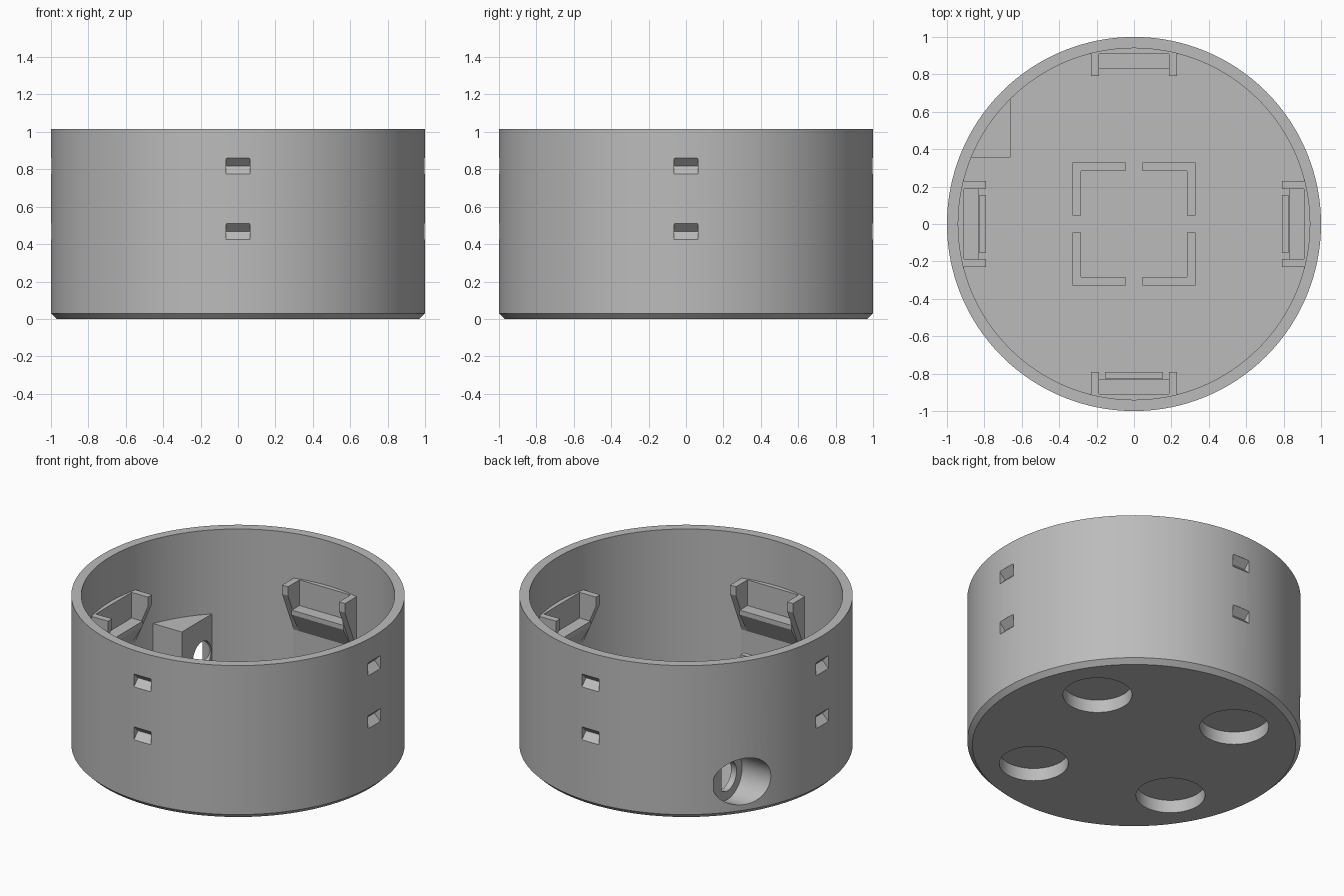
import bpy, bmesh, math
from mathutils import Matrix, Vector

old = bpy.data.objects.get("Cube")
if old:
    bpy.data.objects.remove(old, do_unlink=True)

mat = bpy.data.materials.new("plain_grey")
mat.use_nodes = True
GREY = (0.5, 0.5, 0.5, 1)
mat.diffuse_color = GREY
mat.node_tree.nodes["Principled BSDF"].inputs["Base Color"].default_value = GREY

HEIGHT, INNER, FLOOR = 1.016, 0.94, 0.12
BORE_Y, BORE_Z = 0.566, 0.22
SIDES = [math.radians(a) for a in (0, 90, 180, 270)]


def finish(name, bm):
    bmesh.ops.recalc_face_normals(bm, faces=bm.faces)
    mesh = bpy.data.meshes.new(name)
    bm.to_mesh(mesh)
    bm.free()
    mesh.materials.append(mat)
    ob = bpy.data.objects.new(name, mesh)
    bpy.context.collection.objects.link(ob)
    return ob


def prism(name, points, lo, hi, axis="Z", turn=0.0):
    """Extrude an outline along Z, or an (x, z) outline along Y, then turn it about Z."""
    def place(p, h):
        return Vector((p[0], p[1], h)) if axis == "Z" else Vector((p[0], h, p[1]))
    bm = bmesh.new()
    face = bm.faces.new([bm.verts.new(place(p, lo)) for p in points])
    ext = bmesh.ops.extrude_face_region(bm, geom=[face])
    verts = [v for v in ext["geom"] if isinstance(v, bmesh.types.BMVert)]
    bmesh.ops.translate(bm, verts=verts, vec=place((0, 0), hi) - place((0, 0), lo))
    bmesh.ops.rotate(bm, verts=bm.verts, matrix=Matrix.Rotation(turn, 3, "Z"))
    return finish(name, bm)


def box(name, x0, x1, y0, y1, z0, z1, turn=0.0):
    return prism(name, [(x0, y0), (x1, y0), (x1, y1), (x0, y1)], z0, z1, turn=turn)


def cylinder(name, radius, depth, matrix):
    bm = bmesh.new()
    bmesh.ops.create_cone(bm, cap_ends=True, segments=64, radius1=radius,
                          radius2=radius, depth=depth, matrix=matrix)
    return finish(name, bm)


def cut(ob, cutter):
    cutter.hide_render = True
    mod = ob.modifiers.new("cut", "BOOLEAN")
    mod.operation, mod.solver, mod.object = "DIFFERENCE", "EXACT", cutter
    bpy.context.view_layer.objects.active = ob
    bpy.ops.object.modifier_apply(modifier=mod.name)
    bpy.data.objects.remove(cutter, do_unlink=True)


def smooth(ob):
    bpy.ops.object.select_all(action="DESELECT")
    ob.select_set(True)
    bpy.context.view_layer.objects.active = ob
    bpy.ops.object.shade_smooth_by_angle(angle=math.radians(25))


def arc(radius, a0, a1, n=16):
    return [(radius * math.cos(a0 + (a1 - a0) * i / n),
             radius * math.sin(a0 + (a1 - a0) * i / n)) for i in range(n + 1)]


# Round cup with a chamfered foot, turned from its half section
section = [(0, 0), (0.97, 0), (1, 0.03), (1, HEIGHT), (INNER, HEIGHT), (INNER, FLOOR), (0, FLOOR)]
bm = bmesh.new()
ring = [bm.verts.new((r, 0, z)) for r, z in section]
edges = [bm.edges.new(pair) for pair in zip(ring, ring[1:])]
bmesh.ops.spin(bm, geom=ring + edges, cent=(0, 0, 0), axis=(0, 0, 1),
               angle=2 * math.pi, steps=128, use_merge=True)
bmesh.ops.remove_doubles(bm, verts=bm.verts, dist=1e-5)
cup = finish("cup", bm)

# Notches in the outer wall and round recesses under the base
for a in SIDES:
    for z in (0.467, 0.817):
        notch = [(0.955, z), (0.999, z + 0.043), (1.03, z + 0.043),
                 (1.03, z - 0.043), (0.999, z - 0.043)]
        cut(cup, prism("notch_cutter", notch, -0.063, 0.063, "Y", a))
    b = a + math.radians(30)
    spot = Matrix.Translation((0.64 * math.cos(b), 0.64 * math.sin(b), 0))
    cut(cup, cylinder("recess_cutter", 0.207, 0.17, spot))

# Socket block filling a corner against the wall
R = 0.96
socket = prism("socket_block",
               [(-0.66, 0.355)] + arc(R, math.acos(-0.66 / R), math.pi - math.asin(0.355 / R)),
               FLOOR - 0.02, 0.46)


# Stepped bore through wall and block
def bore(radius, x0, x1):
    m = Matrix.Translation(((x0 + x1) / 2, BORE_Y, BORE_Z)) @ Matrix.Rotation(math.pi / 2, 4, "Y")
    return cylinder("bore_cutter", radius, x1 - x0, m)


for part in (cup, socket):
    cut(part, bore(0.153, -1.2, -0.7))
cut(socket, bore(0.095, -0.75, -0.6))
smooth(cup)
smooth(socket)

# Four wall brackets: flat backing, two arms, a shelf, and a low tab on three of them
half = math.acos(0.91 / 0.95)
for i, a in enumerate(SIDES):
    backing = prism("bracket_backing", arc(0.95, -half, half), FLOOR - 0.02, 0.72, turn=a)
    smooth(backing)
    arm = [(0.79, 0.72), (0.925, 0.72), (0.925, 0.38), (0.91, 0.38), (0.79, 0.66)]
    for lo in (-0.23, 0.187):
        prism("bracket_arm", arm, lo, lo + 0.043, "Y", a)
    shelf = [(0.83, 0.55), (0.925, 0.55), (0.925, 0.38), (0.91, 0.38), (0.83, 0.52)]
    prism("bracket_shelf", shelf, -0.19, 0.19, "Y", a)
    if i != 1:
        box("floor_tab", 0.79, 0.825, -0.155, 0.155, FLOOR - 0.02, 0.28, a)

# Four corner guides on the floor
for a in SIDES:
    prism("corner_guide", [(0.045, 0.283), (0.283, 0.283), (0.283, 0.045),
                           (0.328, 0.045), (0.328, 0.328), (0.045, 0.328)],
          FLOOR - 0.02, 0.22, turn=a)
